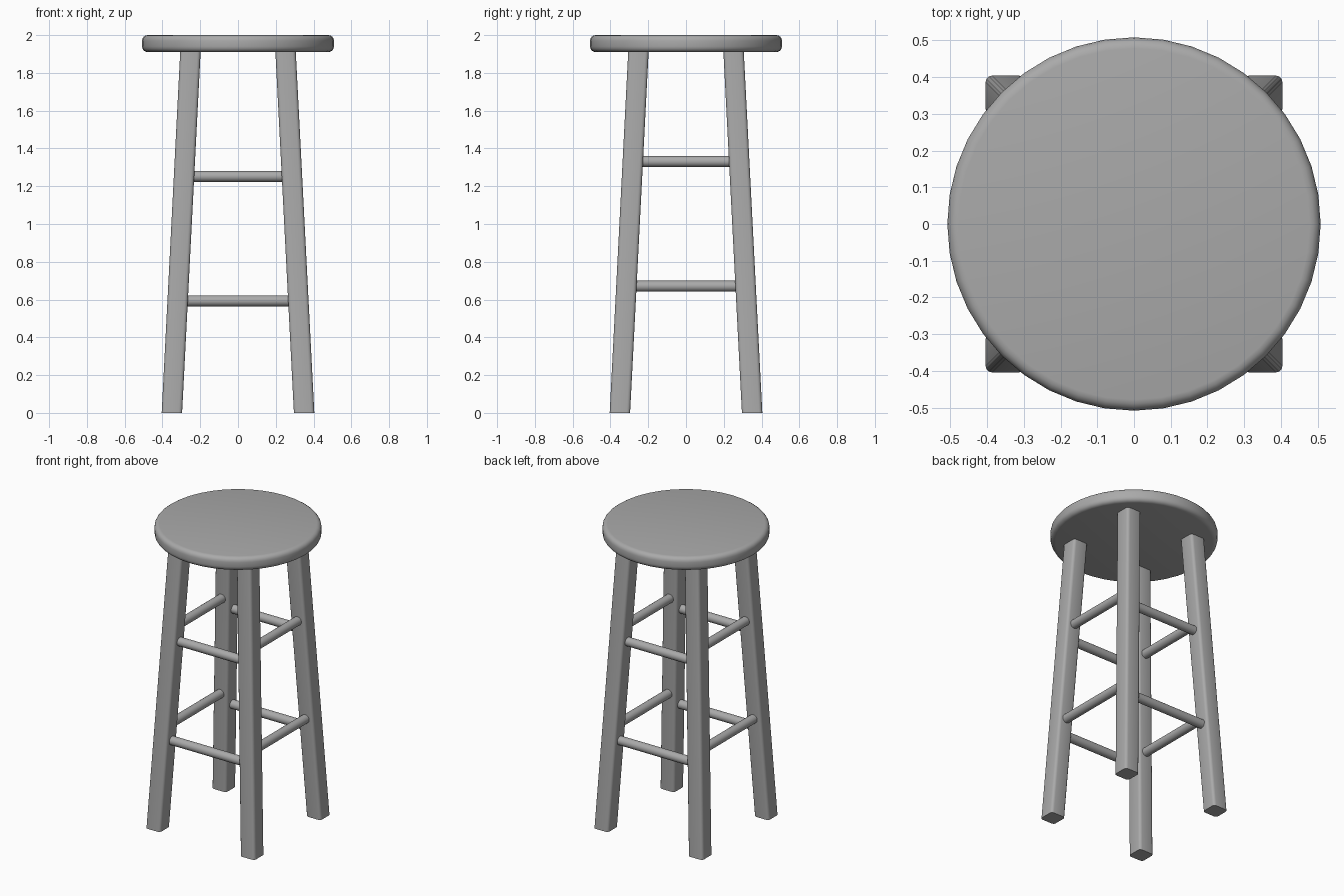
import bpy, bmesh
from math import pi

if "Cube" in bpy.data.objects:
    bpy.data.objects.remove(bpy.data.objects["Cube"])

SEAT_BOTTOM, LEG_TOP = 1.91, 1.915
FOOT, LEAN, LEG_W = 0.35, 0.098 / 1.91, 0.108

# Mid-grey finish shared by all parts
grey = bpy.data.materials.new("dark_grey")
grey.diffuse_color = (0.4, 0.4, 0.4, 1)
grey.use_nodes = True
grey.node_tree.nodes["Principled BSDF"].inputs["Base Color"].default_value = grey.diffuse_color


def leg_centre(z):
    return FOOT - LEAN * z


def finish(obj, name, bevel=0, segments=3):
    obj.name = name
    obj.data.materials.append(grey)
    bpy.context.view_layer.objects.active = obj
    obj.select_set(True)
    if bevel:
        mod = obj.modifiers.new("rounding", "BEVEL")
        mod.width, mod.segments = bevel, segments
        mod.limit_method = 'ANGLE'
        mod.angle_limit = 1.0
        bpy.ops.object.modifier_apply(modifier=mod.name)
    bpy.ops.object.shade_smooth_by_angle(angle=0.7)
    obj.select_set(False)


# Round seat with softened rim
bpy.ops.mesh.primitive_cylinder_add(vertices=40, radius=0.508, depth=2 - SEAT_BOTTOM,
                                    location=(0, 0, (2 + SEAT_BOTTOM) / 2))
finish(bpy.context.object, "seat", 0.03, 4)


# Splayed square legs: rounded vertical edges, sheared so both ends stay level
def leg(name, sx, sy):
    bm = bmesh.new()
    bmesh.ops.create_cube(bm, size=1)
    for v in bm.verts:
        v.co.x *= LEG_W
        v.co.y *= LEG_W
        v.co.z = (v.co.z + 0.5) * LEG_TOP
    uprights = [e for e in bm.edges if abs(e.verts[0].co.z - e.verts[1].co.z) > 0.1]
    bmesh.ops.bevel(bm, geom=uprights, offset=0.018, segments=3, profile=0.5, affect='EDGES')
    for v in bm.verts:
        c = leg_centre(v.co.z)
        v.co.x += sx * c
        v.co.y += sy * c
    mesh = bpy.data.meshes.new(name)
    bm.to_mesh(mesh)
    bm.free()
    obj = bpy.data.objects.new(name, mesh)
    bpy.context.collection.objects.link(obj)
    finish(obj, name)


for sy, depth_name in ((-1, "front"), (1, "back")):
    for sx, side_name in ((-1, "left"), (1, "right")):
        leg(f"{depth_name}_{side_name}_leg", sx, sy)


# Round rungs joining neighbouring legs
def rung(name, z, side, along_x):
    c = leg_centre(z)
    length = 2 * (c - LEG_W / 2 + 0.01)
    bpy.ops.mesh.primitive_cylinder_add(
        vertices=24, radius=0.029, depth=length,
        location=(0, side * c, z) if along_x else (side * c, 0, z),
        rotation=(0, pi / 2, 0) if along_x else (pi / 2, 0, 0))
    finish(bpy.context.object, name)


for level, z_x, z_y in (("lower", 0.593, 0.671), ("upper", 1.252, 1.331)):
    rung(f"{level}_front_rung", z_x, -1, True)
    rung(f"{level}_back_rung", z_x, 1, True)
    rung(f"{level}_left_rung", z_y, -1, False)
    rung(f"{level}_right_rung", z_y, 1, False)
